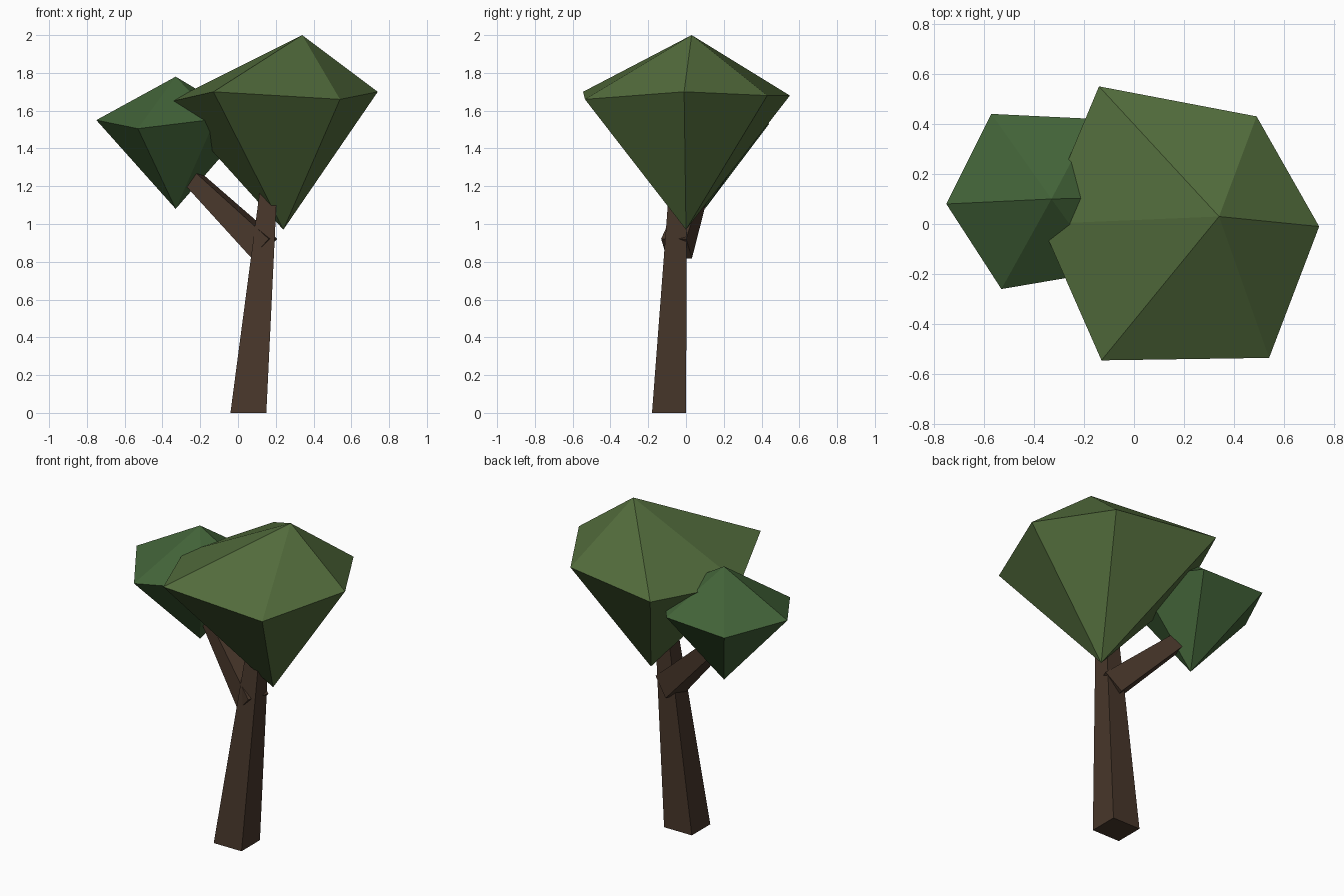
import bpy, bmesh
from mathutils import Vector

if "Cube" in bpy.data.objects:
    bpy.data.objects.remove(bpy.data.objects["Cube"])


def material(name, rgb):
    m = bpy.data.materials.new(name)
    m.diffuse_color = (*rgb, 1)
    m.use_nodes = True
    m.node_tree.nodes["Principled BSDF"].inputs["Base Color"].default_value = m.diffuse_color
    return m


def add_object(name, bm, mat):
    bmesh.ops.recalc_face_normals(bm, faces=bm.faces)
    mesh = bpy.data.meshes.new(name)
    bm.to_mesh(mesh)
    bm.free()
    mesh.materials.append(mat)
    bpy.context.collection.objects.link(bpy.data.objects.new(name, mesh))


def loft(name, ends, mat):
    """Closed four-sided beam between two corner loops."""
    bm = bmesh.new()
    a, b = [[bm.verts.new(p) for p in loop] for loop in ends]
    for i in range(4):
        j = (i + 1) % 4
        bm.faces.new((a[i], a[j], b[j], b[i]))
    bm.faces.new(a[::-1])
    bm.faces.new(b)
    add_object(name, bm, mat)


def crown(name, top, bottom, ring, mat):
    """Irregular six-sided double pyramid."""
    bm = bmesh.new()
    t, b = bm.verts.new(top), bm.verts.new(bottom)
    r = [bm.verts.new(p) for p in ring]
    for i in range(len(r)):
        j = (i + 1) % len(r)
        bm.faces.new((r[i], r[j], t))
        bm.faces.new((r[j], r[i], b))
    add_object(name, bm, mat)


def rect(x0, x1, y0, y1, z):
    return [(x0, y0, z), (x1, y0, z), (x1, y1, z), (x0, y1, z)]


bark = material("bark", (0.065, 0.038, 0.024))
leaf_light = material("leaf_light", (0.085, 0.15, 0.045))
leaf_dark = material("leaf_dark", (0.055, 0.125, 0.04))

# Leaning, tapered trunk
loft("trunk", [rect(-0.04, 0.15, -0.18, 0.0, 0),
               rect(0.125, 0.21, -0.085, 0.005, 1.25)], bark)

# Tapered side branch running up into the small crown
start, end = Vector((0.14, -0.05, 0.87)), Vector((-0.27, 0.09, 1.27))
d = (end - start).normalized()
side = d.cross(Vector((0, 0, 1))).normalized()
up = side.cross(d)
loft("branch", [[c + h * (su * side + sv * up)
                 for su, sv in ((-1, -1), (1, -1), (1, 1), (-1, 1))]
                for c, h in ((start, 0.07), (end, 0.042))], bark)

# Large crown
crown("large_crown", (0.34, 0.03, 2.0), (0.24, 0.0, 0.97),
      [(0.74, -0.01, 1.70), (0.49, 0.43, 1.68), (-0.14, 0.55, 1.68),
       (-0.37, 0.0, 1.645), (-0.13, -0.545, 1.70), (0.54, -0.535, 1.66)], leaf_light)

# Small crown
crown("small_crown", (-0.33, 0.1, 1.78), (-0.33, 0.1, 1.08),
      [(0.07, 0.11, 1.54), (-0.16, 0.42, 1.54), (-0.57, 0.44, 1.53),
       (-0.75, 0.08, 1.55), (-0.53, -0.26, 1.505), (-0.12, -0.19, 1.555)], leaf_dark)
